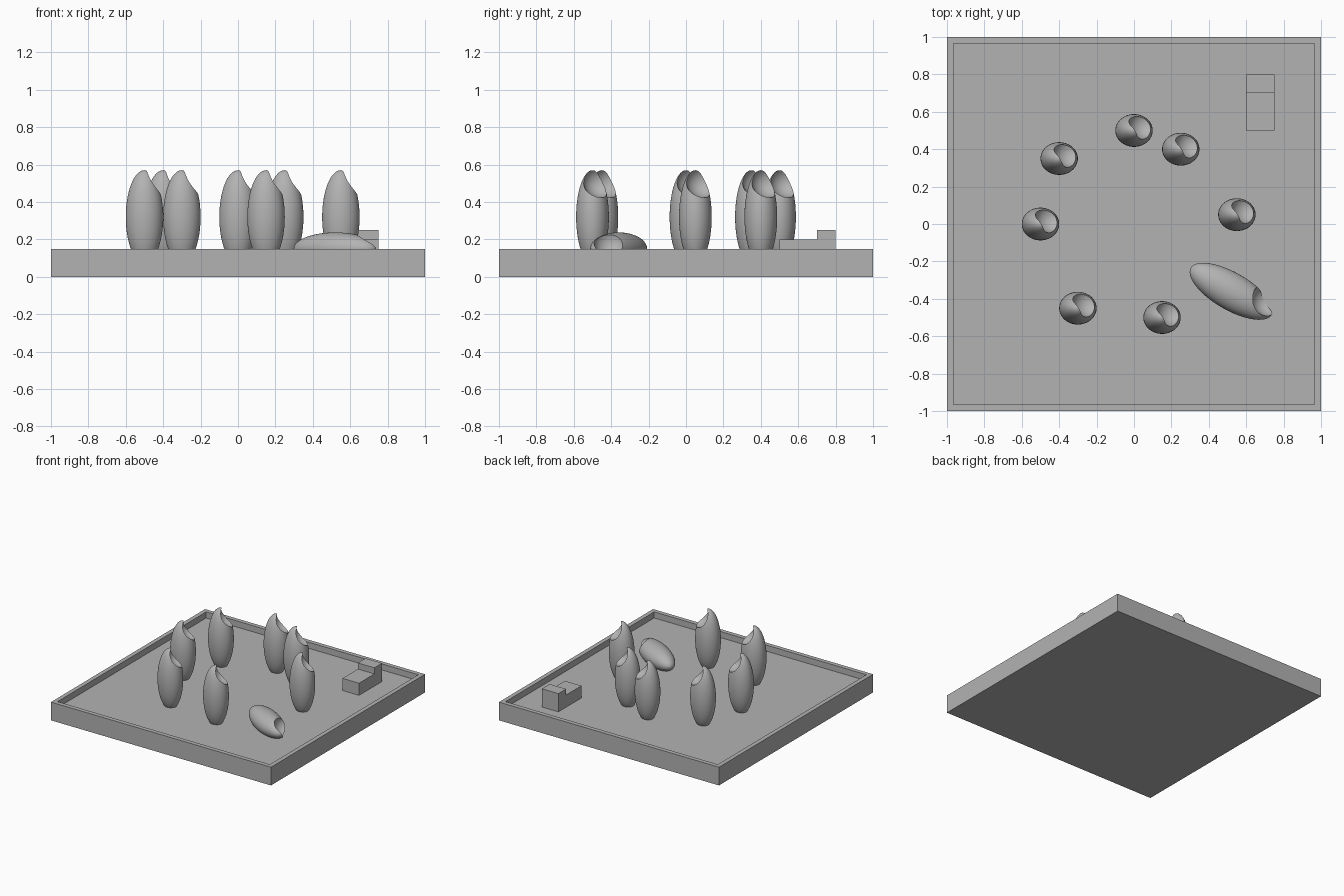
import bpy, bmesh, math
from mathutils import Matrix, Vector

cube = bpy.data.objects.get("Cube")
if cube:
    bpy.data.objects.remove(cube, do_unlink=True)

# One plain stone grey for everything
grey = bpy.data.materials.new("stone_grey")
grey.use_nodes = True
grey.diffuse_color = (0.45, 0.45, 0.45, 1)
grey.node_tree.nodes["Principled BSDF"].inputs["Base Color"].default_value = (0.45, 0.45, 0.45, 1)


def add_object(name, bm):
    mesh = bpy.data.meshes.new(name)
    bm.to_mesh(mesh)
    bm.free()
    mesh.materials.append(grey)
    obj = bpy.data.objects.new(name, mesh)
    bpy.context.collection.objects.link(obj)
    return obj


def box(bm, low, high):
    low, high = Vector(low), Vector(high)
    matrix = Matrix.Translation((low + high) / 2) @ Matrix.Diagonal((*(high - low), 1))
    return bmesh.ops.create_cube(bm, size=1, matrix=matrix)


def ellipsoid(name, radii, center=(0, 0, 0)):
    bm = bmesh.new()
    matrix = Matrix.Translation(center) @ Matrix.Diagonal((*radii, 1))
    bmesh.ops.create_uvsphere(bm, u_segments=64, v_segments=40, radius=1, matrix=matrix)
    return add_object(name, bm)


# Square base with a shallow recessed floor
FLOOR, RIM = 0.10, 0.15
bm = bmesh.new()
box(bm, (-1, -1, 0), (1, 1, RIM))
top = max(bm.faces, key=lambda f: f.calc_center_median().z)
bmesh.ops.inset_region(bm, faces=[top], thickness=0.05)
floor = bmesh.ops.extrude_face_region(bm, geom=[top])
bmesh.ops.translate(bm, vec=(0, 0, FLOOR - RIM),
                    verts=[v for v in floor["geom"] if isinstance(v, bmesh.types.BMVert)])
if top.is_valid:
    bmesh.ops.delete(bm, geom=[top], context="FACES_ONLY")
bmesh.ops.recalc_face_normals(bm, faces=bm.faces)
add_object("base_tray", bm)

# Stepped bench: side profile pulled across its width
bm = bmesh.new()
profile = [(0.5, FLOOR), (0.8, FLOOR), (0.8, 0.25), (0.7, 0.25), (0.7, 0.2), (0.5, 0.2)]
side = bm.faces.new([bm.verts.new((0.6, y, z)) for y, z in profile])
pulled = bmesh.ops.extrude_face_region(bm, geom=[side])
bmesh.ops.translate(bm, vec=(0.15, 0, 0),
                    verts=[v for v in pulled["geom"] if isinstance(v, bmesh.types.BMVert)])
bmesh.ops.recalc_face_normals(bm, faces=bm.faces)
add_object("stepped_bench", bm)

# Tall egg-shaped stone with a round scoop taken from its upper side
stone = ellipsoid("standing_stone_1", (0.1, 0.0875, 0.25))
scoop = ellipsoid("scoop_cutter", (0.09, 0.09, 0.09), (0.062, 0.04, 0.193))
scoop.hide_render = True
cut = stone.modifiers.new("scoop", "BOOLEAN")
cut.operation = "DIFFERENCE"
cut.solver = "EXACT"
cut.object = scoop
bpy.ops.object.select_all(action="DESELECT")
bpy.context.view_layer.objects.active = stone
stone.select_set(True)
bpy.ops.object.modifier_apply(modifier=cut.name)
bpy.data.objects.remove(scoop, do_unlink=True)
bpy.ops.object.shade_smooth_by_angle(angle=math.radians(35))

# Ring of standing stones
spots = [(0, 0.5), (0.25, 0.4), (0.55, 0.05), (0.15, -0.5),
         (-0.3, -0.45), (-0.5, 0), (-0.4, 0.35)]
for i, (x, y) in enumerate(spots):
    obj = stone
    if i:
        obj = bpy.data.objects.new(f"standing_stone_{i + 1}", stone.data)
        bpy.context.collection.objects.link(obj)
    obj.location = (x, y, 0.32)

# Toppled stone lying on its side
fallen = bpy.data.objects.new("fallen_stone", stone.data)
bpy.context.collection.objects.link(fallen)
axis = Vector((math.cos(math.radians(-30)), math.sin(math.radians(-30)), 0))
across = Vector((-axis.y, axis.x, 0))
turn = Matrix((across, Vector((0, 0, 1)), axis)).transposed().to_4x4()
fallen.matrix_world = Matrix.Translation((0.52, -0.36, 0.15)) @ turn
